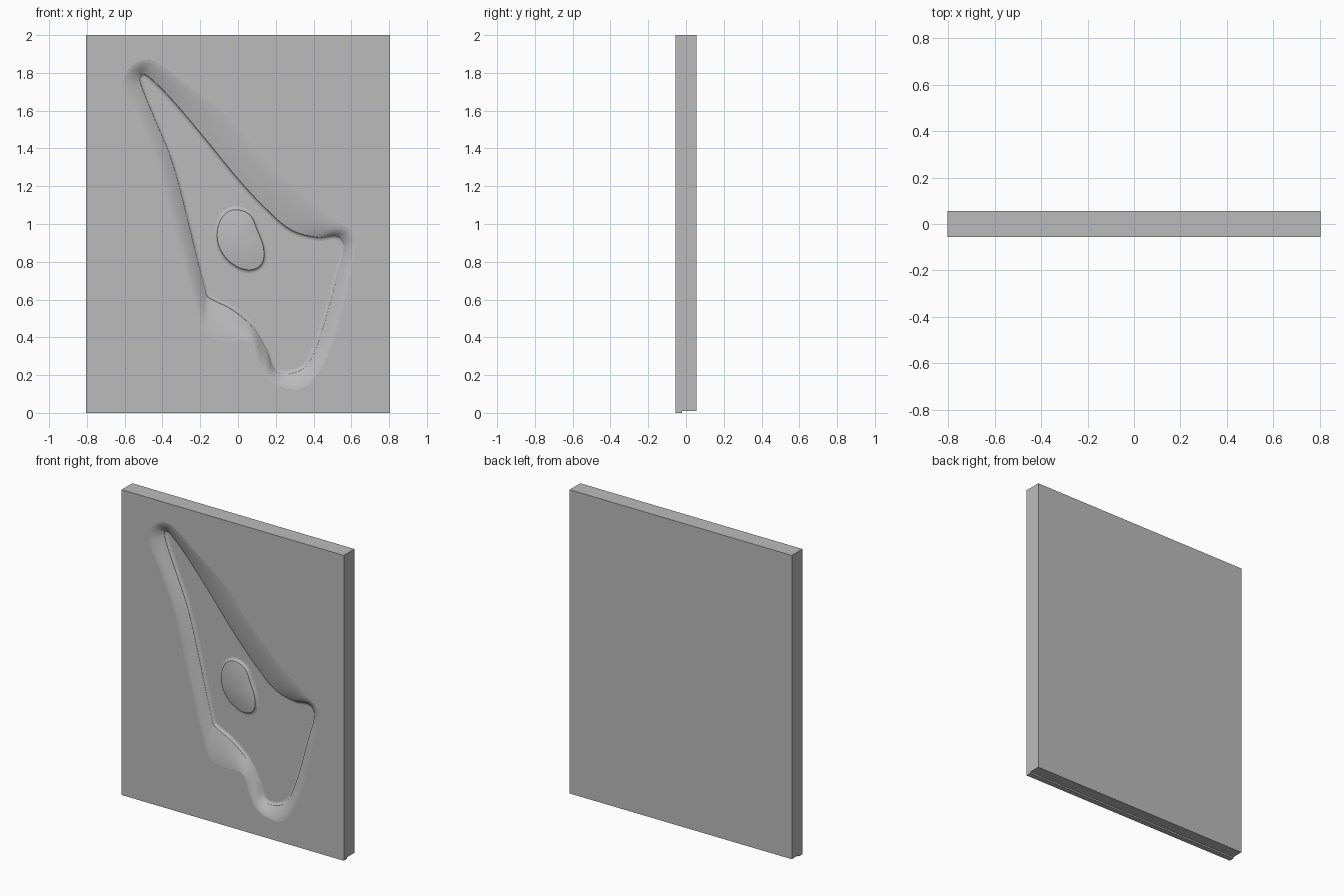
import bpy
import bmesh
from math import cos, sin, pi
from mathutils import Vector
from mathutils.geometry import interpolate_bezier

FRONT, BACK, STEP = -0.055, 0.055, -0.02
HALF_WIDTH, HEIGHT = 0.805, 2.0
RIM_DEPTH, FLOOR_DEPTH = 0.036, 0.05
FILLET = 0.02

# Matching (x, z) stations: crease of the hollow, then where its slope meets the face
HOLLOW = [
    ((-.50, 1.795), (-.47, 1.87)), ((-.46, 1.77), (-.39, 1.83)),
    ((-.35, 1.66), (-.22, 1.70)), ((-.18, 1.46), (-.04, 1.56)),
    ((0, 1.24), (.10, 1.39)), ((.14, 1.09), (.27, 1.22)),
    ((.28, .97), (.41, 1.10)), ((.42, .93), (.52, 1.01)),
    ((.53, .935), (.60, .96)), ((.565, .88), (.62, .88)),
    ((.52, .70), (.585, .69)), ((.44, .42), (.52, .42)),
    ((.37, .26), (.43, .22)), ((.29, .21), (.34, .13)),
    ((.20, .22), (.20, .15)), ((.15, .33), (.13, .23)),
    ((.08, .45), (.07, .37)), ((-.03, .545), (-.05, .38)),
    ((-.155, .61), (-.15, .40)), ((-.172, .635), (-.19, .46)),
    ((-.25, .95), (-.32, .92)), ((-.35, 1.33), (-.42, 1.30)),
    ((-.46, 1.60), (-.52, 1.53)), ((-.515, 1.74), (-.61, 1.73)),
    ((-.52, 1.785), (-.57, 1.83)),
]
ISLAND = [(-.02, 1.075), (.06, 1.05), (.10, .97), (.135, .87), (.125, .79),
          (.06, .757), (-.03, .79), (-.09, .86), (-.11, .95), (-.08, 1.04)]


def smooth_loop(points, steps=6):
    """Closed smooth curve through the points."""
    pts = [Vector(p) for p in points]
    n = len(pts)
    tangents = [(pts[(i + 1) % n] - pts[i - 1]).normalized() for i in range(n)]
    result = []
    for i in range(n):
        a, b = pts[i], pts[(i + 1) % n]
        reach = (b - a).length / 3
        curve = interpolate_bezier(a, a + tangents[i] * reach,
                                   b - tangents[(i + 1) % n] * reach, b, steps + 1)
        result += [p.to_2d() for p in curve[:-1]]
    return result


def offset_loop(loop, distance):
    """Shift a clockwise loop inward by distance."""
    n = len(loop)
    shifted = []
    for i, p in enumerate(loop):
        along = (loop[(i + 1) % n] - loop[i - 1]).normalized()
        shifted.append(p + Vector((along.y, -along.x)) * distance)
    return shifted


bm = bmesh.new()


def add_ring(loop, y):
    return [bm.verts.new((p[0], y, p[1])) for p in loop]


def ring_edges(ring):
    return [bm.edges.get((ring[i - 1], v)) or bm.edges.new((ring[i - 1], v))
            for i, v in enumerate(ring)]


def bridge(a, b, smooth=True):
    for i in range(len(a)):
        face = bm.faces.new((a[i - 1], a[i], b[i], b[i - 1]))
        face.smooth = smooth


def bridge_all(rings, smooth=True):
    for a, b in zip(rings, rings[1:]):
        bridge(a, b, smooth)


def fill_between(a, b):
    bmesh.ops.triangle_fill(bm, edges=ring_edges(a) + ring_edges(b),
                            use_beauty=True, use_dissolve=False)


def rectangle(bottom):
    return [(-HALF_WIDTH, bottom), (HALF_WIDTH, bottom),
            (HALF_WIDTH, HEIGHT), (-HALF_WIDTH, HEIGHT)]


# Slab sides with the small step along the underside, and the back
sides = [add_ring(rectangle(0), FRONT), add_ring(rectangle(0), STEP),
         add_ring(rectangle(.01), STEP), add_ring(rectangle(.01), BACK)]
bridge(sides[0], sides[1], False)
bottom_step = (sides[1][0], sides[1][1], sides[2][1], sides[2][0])
bm.faces.new(bottom_step)
for i in (1, 2, 3):
    j = (i + 1) % 4
    if i == 2:
        bm.faces.new((sides[1][i], sides[1][j], sides[2][j], sides[2][i]))
    else:
        bm.faces.new((sides[1][i], sides[1][j], sides[2][j], sides[2][i]))
bridge(sides[2], sides[3], False)
bm.faces.new(sides[3])
bmesh.ops.remove_doubles(bm, verts=sides[1] + sides[2], dist=1e-5)

# Broad slope from the face down to the crease
crease = smooth_loop([pair[0] for pair in HOLLOW])
outer = smooth_loop([pair[1] for pair in HOLLOW])
STEPS = 8
slope = []
for k in range(STEPS + 1):
    t = k / STEPS
    loop = [o.lerp(c, t) for o, c in zip(outer, crease)]
    slope.append(add_ring(loop, FRONT + RIM_DEPTH * t ** 1.5))
bridge_all(slope)


def fillet_rings(start, loop, direction):
    """Steep rounded drop from a crease to the floor."""
    rings = [start]
    for k in range(1, 5):
        a = k / 4 * pi / 2
        y = FRONT + RIM_DEPTH + (FLOOR_DEPTH - RIM_DEPTH) * sin(a)
        rings.append(add_ring(offset_loop(loop, direction * FILLET * (1 - cos(a))), y))
    bridge_all(rings)
    return rings[-1]


floor_edge = fillet_rings(slope[-1], crease, 1)

# Raised island: domed top, crease and skirt
island = smooth_loop(ISLAND)
centre = Vector((.015, .91))
dome = []
for k in range(6):
    s = 1 - k * .15
    y = FRONT + RIM_DEPTH - .014 * (1 - s * s)
    dome.append(add_ring([centre.lerp(p, s) for p in island], y))
bridge_all(dome)
cap = bm.faces.new(dome[-1])
cap.smooth = True
island_foot = fillet_rings(dome[0], island, -1)

# Flat floor of the hollow and flat face around it
fill_between(floor_edge, island_foot)
fill_between(sides[0], slope[0])

for ring in (slope[-1], dome[0]):
    for edge in ring_edges(ring):
        edge.smooth = False
bmesh.ops.recalc_face_normals(bm, faces=bm.faces)

# Remove the default object, then make the panel
cube = bpy.data.objects.get("Cube")
if cube:
    bpy.data.objects.remove(cube, do_unlink=True)
mesh = bpy.data.meshes.new("relief_panel")
bm.to_mesh(mesh)
bm.free()
panel = bpy.data.objects.new("relief_panel", mesh)
bpy.context.collection.objects.link(panel)

grey = bpy.data.materials.new("plain grey")
grey.use_nodes = True
colour = (.5, .5, .5, 1)
grey.diffuse_color = colour
grey.node_tree.nodes["Principled BSDF"].inputs["Base Color"].default_value = colour
mesh.materials.append(grey)
